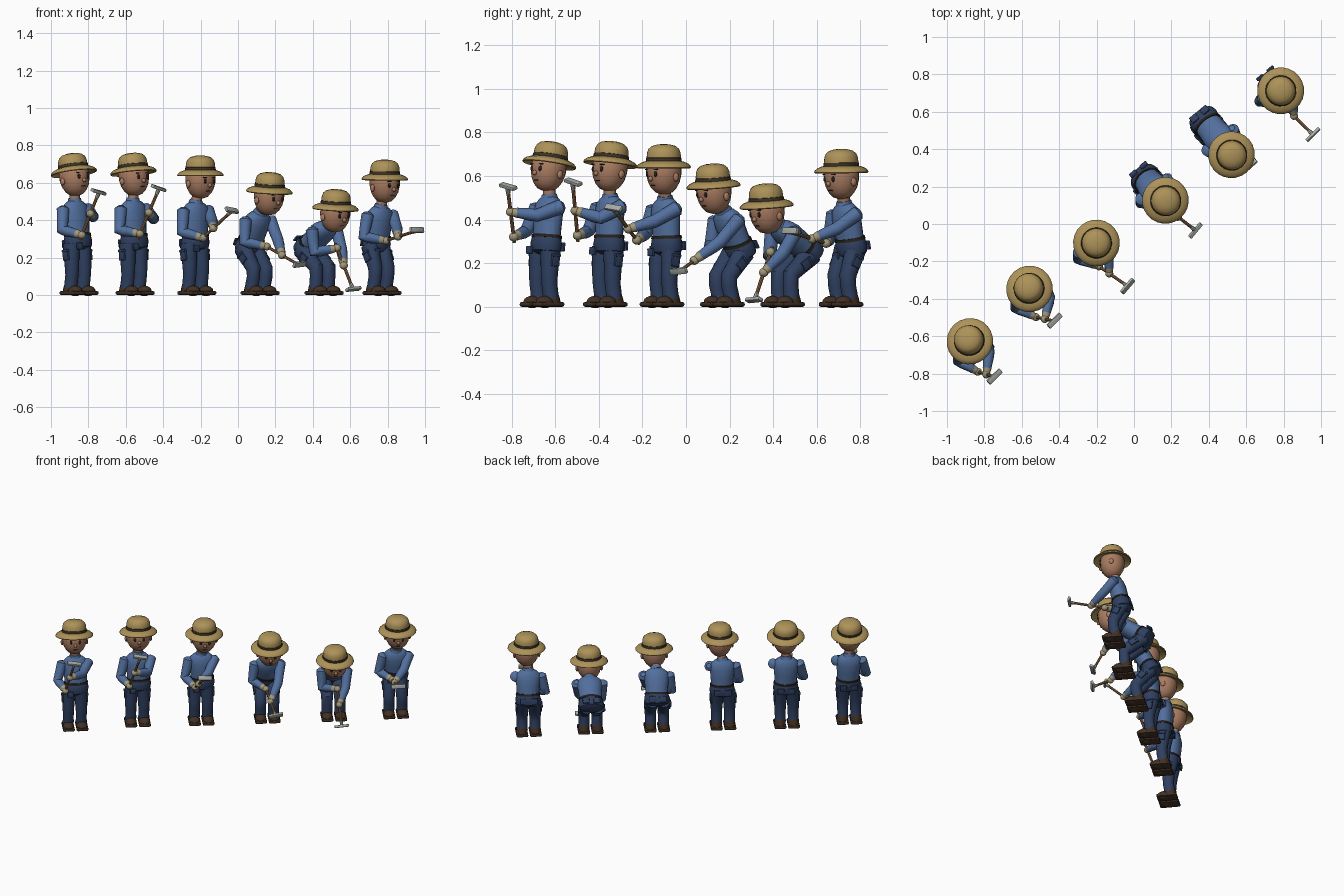
import bpy, bmesh, math
from mathutils import Matrix, Vector as V

if "Cube" in bpy.data.objects:
    bpy.data.objects.remove(bpy.data.objects["Cube"])

def material(name, r, g, b):
    m = bpy.data.materials.new(name)
    m.diffuse_color = (r, g, b, 1)
    m.use_nodes = True
    m.node_tree.nodes["Principled BSDF"].inputs["Base Color"].default_value = m.diffuse_color
    return m

SHIRT = material("blue shirt", .085, .16, .34)
PANTS = material("dark denim", .028, .05, .115)
STRAW = material("straw", .42, .29, .10)
BAND = material("hat band", .05, .035, .02)
SKIN = material("skin", .40, .20, .12)
DARK = material("dark", .02, .015, .01)
BOOT = material("boot leather", .055, .03, .017)
GLOVE = material("glove", .36, .31, .19)
WOOD = material("wood", .28, .14, .06)
STEEL = material("steel", .40, .42, .38)
Z = V((0, 0, 1))
world = Matrix()

def finish(name, bm, mat, local=None):
    bmesh.ops.recalc_face_normals(bm, faces=bm.faces)
    me = bpy.data.meshes.new(name)
    bm.to_mesh(me)
    bm.free()
    ob = bpy.data.objects.new(name, me)
    bpy.context.collection.objects.link(ob)
    me.materials.append(mat)
    ob.matrix_world = world @ (local or Matrix())
    me.shade_smooth()
    me.set_sharp_from_angle(angle=math.radians(40))
    return ob

def tube(name, pts, radii, mat, axis=None, n=14, local=None):
    """Closed skin over elliptical rings; axis fixes the ring direction (lathe)."""
    bm = bmesh.new()
    pts = [V(p) for p in pts]
    rings = []
    for i, (p, r) in enumerate(zip(pts, radii)):
        t = axis or (pts[min(i + 1, len(pts) - 1)] - pts[max(i - 1, 0)]).normalized()
        ref = V((1, 0, 0)) if abs(t.x) < .9 else V((0, 1, 0))
        s = (ref - t * ref.dot(t)).normalized()
        w = t.cross(s)
        a, b = r if isinstance(r, tuple) else (r, r)
        rings.append([bm.verts.new(p + s * a * math.cos(k * math.tau / n) + w * b * math.sin(k * math.tau / n))
                      for k in range(n)])
    for A, B in zip(rings, rings[1:]):
        for k in range(n):
            bm.faces.new((A[k], A[(k + 1) % n], B[(k + 1) % n], B[k]))
    bm.faces.new(rings[0])
    bm.faces.new(rings[-1])
    return finish(name, bm, mat, local)

def lathe(name, prof, mat, local, n=24):
    return tube(name, [(0, 0, z) for _, z in prof], [r for r, _ in prof], mat, Z, n, local)

def ball(name, c, size, mat, local=None, seg=14):
    bm = bmesh.new()
    bmesh.ops.create_uvsphere(bm, u_segments=seg, v_segments=seg // 2 + 2, radius=1,
                              matrix=Matrix.Translation(c) @ Matrix.Diagonal((*size, 1)))
    return finish(name, bm, mat, local)

def box(name, c, size, mat, local=None, bevel=.004):
    bm = bmesh.new()
    bmesh.ops.create_cube(bm, size=1, matrix=Matrix.Translation(c) @ Matrix.Diagonal((*size, 1)))
    bmesh.ops.bevel(bm, geom=bm.edges[:], offset=bevel, segments=2, affect='EDGES', profile=.5)
    return finish(name, bm, mat, local)

def aim(p, d):
    """Matrix at p whose z follows d and whose x stays sideways."""
    z = d.normalized()
    x = (V((1, 0, 0)) - z * z.x).normalized()
    y = z.cross(x)
    return Matrix.Translation(p) @ Matrix((x, y, z)).transposed().to_4x4()

def arm(side, shoulder, hand, hint):
    d = hand - shoulder
    L = max(.122, d.length * .505)
    n = d.normalized()
    h = (hint - n * hint.dot(n)).normalized()
    elbow = shoulder + d / 2 + h * math.sqrt(L * L - d.length_squared / 4)
    wrist = hand + (elbow - hand).normalized() * .026
    tube(side + "_sleeve", [shoulder + (shoulder - elbow) * .12, shoulder, shoulder.lerp(elbow, .6),
                            elbow, elbow.lerp(wrist, .3), wrist],
         [.016, .034, .031, .030, .029, .022], SHIRT)
    tube(side + "_glove_cuff", [wrist.lerp(elbow, .08), wrist.lerp(hand, .6)], [.024, .019], GLOVE)
    ball(side + "_glove", hand, (.022, .022, .021), GLOVE)

def head(c, pitch):
    M = Matrix.Translation(c) @ Matrix.Rotation(math.radians(pitch), 4, 'X')
    lathe("head", [(.012, -.086), (.038, -.078), (.058, -.058), (.073, -.03), (.081, .005),
                   (.081, .035), (.072, .065), (.04, .09)], SKIN, M, 20)
    ball("nose", (0, -.078, -.015), (.011, .012, .012), SKIN, M, 10)
    box("mouth", (0, -.064, -.046), (.024, .008, .004), DARK, M, .001)
    for s in (-1, 1):
        ball("eye", (s * .029, -.074, .006), (.009, .006, .013), DARK, M, 10)
        box("eyebrow", (s * .03, -.074, .027), (.022, .01, .005), DARK, M, .001)
        ball("ear", (s * .081, .006, -.008), (.010, .016, .020), SKIN, M, 10)
    # straw hat: drooping brim, band and domed crown
    lathe("hat_brim", [(.074, .052), (.108, .044), (.121, .033), (.125, .037), (.123, .045),
                       (.110, .056), (.09, .064), (.07, .068)], STRAW, M)
    lathe("hat_band", [(.081, .06), (.083, .064), (.081, .080), (.078, .082)], BAND, M)
    lathe("hat_crown", [(.079, .06), (.079, .085), (.077, .105), (.070, .122), (.055, .135),
                        (.03, .142), (.006, .144)], STRAW, M)

def farmer(x, y, hip, chest, knee, face, pitch, h0, h1, lt):
    global world
    world = Matrix.Translation((x, y, 0)) @ Matrix.Rotation(math.radians(40), 4, 'Z')
    hip, chest, face, h0, h1 = (V((0.008, *hip)), V((0.005, *chest)), V(face), V(h0), V(h1))
    up = (chest - hip).normalized()
    # legs and boots
    thigh_dir = V((0, *knee)) - V((0, hip.y, hip.z - .03))
    for s, side in ((-1, "right"), (1, "left")):
        k = V((s * .043, *knee))
        top = V((s * .039, hip.y, hip.z - .01))
        tube(side + "_trouser_leg", [(s * .043, .016, .035), (s * .043, .015, .06), k - Z * .045,
                                     k, k.lerp(top, .4), top],
             [.037, .036, .036, .039, .042, (.042, .054)], PANTS)
        box(side + "_sole", (s * .045, 0, .011), (.078, .136, .022), BOOT, None, .009)
        ball(side + "_boot_toe", (s * .045, -.022, .022), (.037, .043, .028), BOOT)
        tube(side + "_boot_ankle", [(s * .045, .02, .01), (s * .044, .018, .035), (s * .043, .016, .06)],
             [(.037, .046), (.036, .042), .034], BOOT)
        # thigh pockets
        P = aim(k.lerp(top, .5), -thigh_dir)
        box(side + "_side_pocket", (s * .038, 0, 0), (.016, .044, .055), PANTS, P)
        box(side + "_side_pocket_flap", (s * .041, 0, .024), (.016, .048, .014), PANTS, P)
    # seat, belt, shirt, collar and neck
    tube("trouser_seat", [hip - up * .045, hip - up * .03, hip, hip + up * .035, hip + up * .045],
         [(.05, .035), (.078, .06), (.084, .066), (.077, .060), (.07, .054)], PANTS)
    tube("belt", [hip + up * .03, hip + up * .044], [(.081, .064), (.079, .062)], DARK)
    B = aim(hip, up)
    for s in (-1, 1):
        box("back_pocket", (s * .036, .062, -.005), (.044, .012, .042), PANTS, B)
    box("thigh_pouch", (-.042, -.062, -.03), (.038, .014, .036), PANTS, B)
    tube("shirt", [hip + up * .03, hip.lerp(chest, .55), chest - up * .025, chest + up * .008,
                   chest + up * .03, chest + up * .042],
         [(.073, .056), (.077, .057), (.084, .056), (.080, .048), (.055, .038), (.03, .028)], SHIRT)
    neck = chest + up * .03
    d = (face - neck).normalized()
    tube("collar", [neck, neck + d * .022], [.040, .034], SHIRT)
    tube("neck", [neck, face - d * .04], [.028, .030], SKIN)
    head(face, pitch)
    # arms reach for the tool
    sh = chest - up * .006
    arm("right", sh + V((-.086, 0, 0)), h0.lerp(h1, .10), V((-.5, .3, -.8)))
    arm("left", sh + V((.086, 0, 0)), h0.lerp(h1, lt), V((.8, .2, -.6)))
    # hoe
    tube("hoe_handle", [h0, h1], [.0085, .0085], WOOD, None, 8)
    H = aim(h1, h1 - h0)
    box("hoe_blade", (0, .004, 0), (.096, .030, .017), STEEL, H, .004)
    tube("hoe_socket", [h1 + (h0 - h1) * .12, h1], [.010, .012], STEEL, None, 8)

# x, y, hip(y,z), chest(y,z), knee(y,z), head, head pitch, handle end, blade, left hand
farmer(-.85, -.66, (.018, .285), (.038, .465), (.008, .15), (0, .036, .615), -11,
       (-.078, -.10, .295), (-.02, -.19, .55), .55)
farmer(-.55, -.37, (.016, .285), (.024, .467), (.008, .15), (.008, .018, .616), -8,
       (-.070, -.105, .30), (.002, -.197, .57), .52)
farmer(-.22, -.11, (.022, .283), (.016, .458), (.008, .15), (.02, -.006, .602), 0,
       (-.055, -.09, .29), (0, -.292, .45), .42)
farmer(.118, .167, (.098, .262), (.022, .408), (.004, .14), (.012, -.06, .513), 5,
       (-.02, -.05, .27), (.032, -.288, .16), .52)
farmer(.46, .443, (.142, .255), (.0, .352), (.012, .145), (0, -.092, .422), 5,
       (.015, -.075, .275), (.036, -.198, .03), .48)
farmer(.77, .711, (.055, .275), (.022, .435), (.005, .145), (.012, -.008, .58), 1,
       (-.03, -.04, .285), (-.007, -.299, .344), .45)
